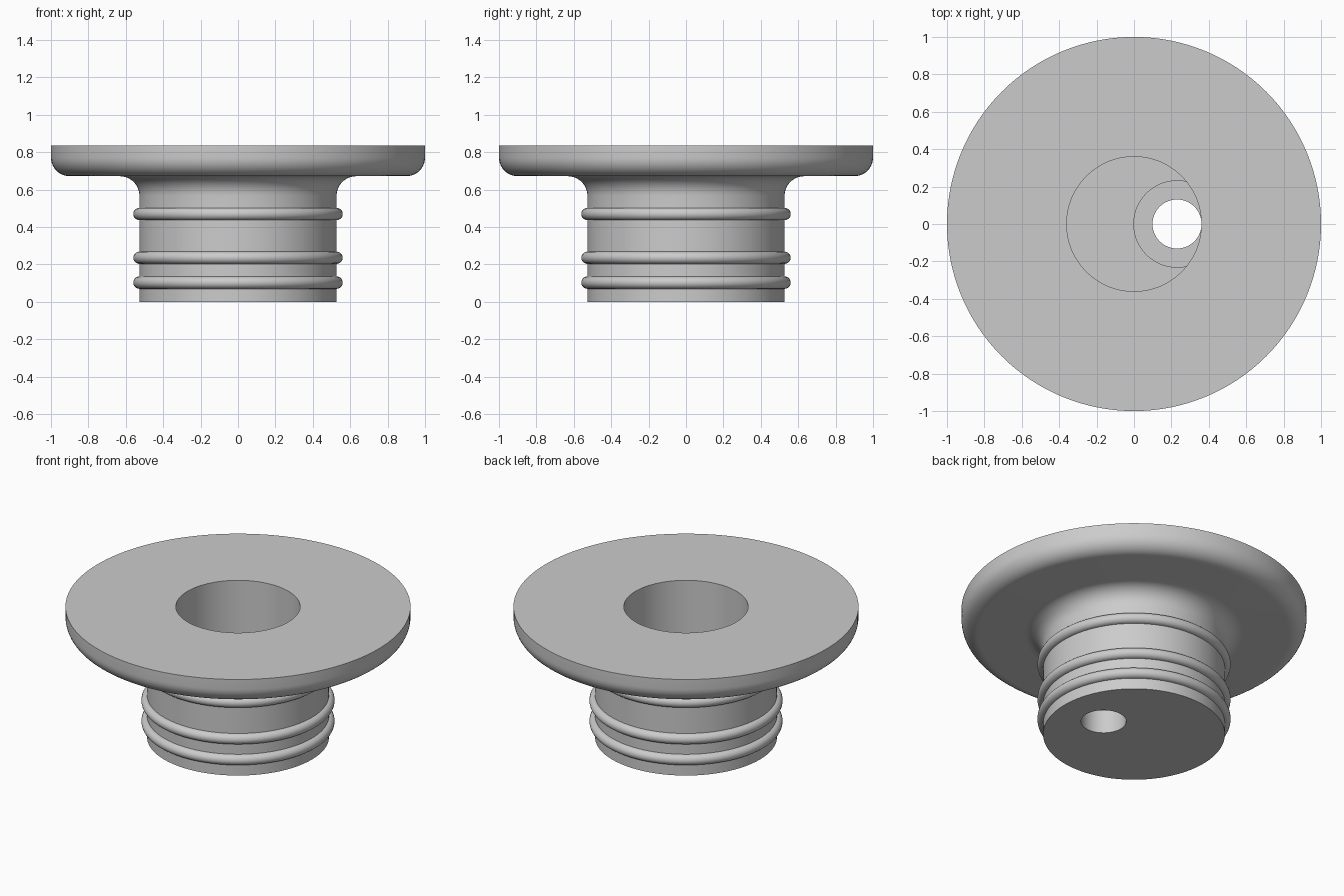
import bpy, bmesh
from math import sin, cos, pi, radians

default = bpy.data.objects.get("Cube")
if default:
    bpy.data.objects.remove(default, do_unlink=True)

SEGMENTS = 128
HEIGHT = 0.835
BODY_R = 0.527
BORE_R = 0.36
BORE_FLOOR = 0.3

grey = bpy.data.materials.new("Light grey")
grey.use_nodes = True
colour = (0.6, 0.6, 0.6, 1)
grey.diffuse_color = colour
grey.node_tree.nodes["Principled BSDF"].inputs["Base Color"].default_value = colour


def arc(cx, cz, r, start, end, steps=10):
    """Points of a circular arc in the profile plane, angles in degrees."""
    angles = [radians(start + (end - start) * i / steps) for i in range(steps + 1)]
    return [(cx + r * cos(a), cz + r * sin(a)) for a in angles]


def revolve(name, profile, centre_x=0):
    """Closed solid of revolution from a profile that begins and ends on the axis."""
    bm = bmesh.new()
    verts = [bm.verts.new((r, 0, z)) for r, z in profile]
    edges = [bm.edges.new(pair) for pair in zip(verts, verts[1:])]
    bmesh.ops.spin(bm, geom=verts + edges, cent=(0, 0, 0), axis=(0, 0, 1),
                   angle=2 * pi, steps=SEGMENTS, use_merge=True)
    bmesh.ops.remove_doubles(bm, verts=bm.verts, dist=1e-5)
    bmesh.ops.recalc_face_normals(bm, faces=bm.faces)
    mesh = bpy.data.meshes.new(name)
    bm.to_mesh(mesh)
    bm.free()
    mesh.materials.append(grey)
    obj = bpy.data.objects.new(name, mesh)
    obj.location.x = centre_x
    bpy.context.collection.objects.link(obj)
    return obj


# Stopper: ribbed plug, filleted neck, rounded flange and central bore
profile = [(0, 0), (BODY_R, 0)]
for z in (0.103, 0.236, 0.47):
    profile += arc(BODY_R, z, 0.033, -90, 90)
profile += arc(BODY_R + 0.105, 0.567, 0.105, 180, 90)
profile += arc(0.9, 0.772, 0.1, -90, 0)
profile += [(1, HEIGHT), (BORE_R, HEIGHT), (BORE_R, BORE_FLOOR), (0, BORE_FLOOR)]
stopper = revolve("flanged_stopper", profile)


# Off-centre undercut pocket and through hole
def cut_cylinder(name, radius, bottom, top):
    cutter = revolve(name, [(0, bottom), (radius, bottom), (radius, top), (0, top)], 0.23)
    cutter.hide_render = True
    mod = stopper.modifiers.new(name, "BOOLEAN")
    mod.operation = "DIFFERENCE"
    mod.solver = "EXACT"
    mod.object = cutter
    bpy.context.view_layer.objects.active = stopper
    bpy.ops.object.modifier_apply(modifier=name)
    bpy.data.objects.remove(cutter, do_unlink=True)


cut_cylinder("pocket_cutter", 0.231, 0.15, BORE_FLOOR + 0.004)
cut_cylinder("hole_cutter", 0.131, -0.1, 0.2)

bpy.ops.object.select_all(action="DESELECT")
stopper.select_set(True)
bpy.context.view_layer.objects.active = stopper
bpy.ops.object.shade_smooth_by_angle(angle=radians(30))
